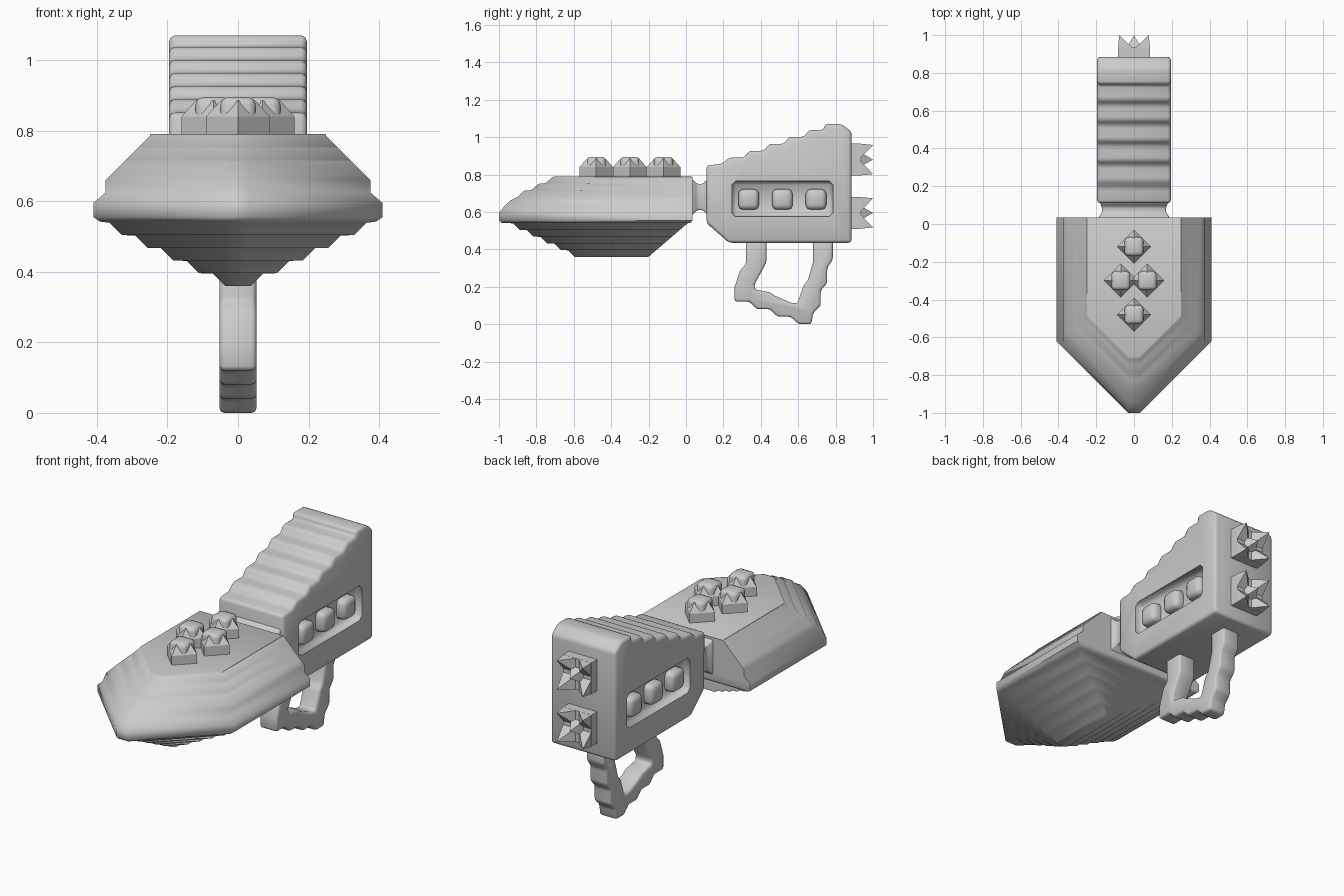
import bpy, bmesh, math
from mathutils import Matrix, Vector

default_cube = bpy.data.objects.get("Cube")
if default_cube:
    bpy.data.objects.remove(default_cube, do_unlink=True)

grey = bpy.data.materials.new("plain_grey")
grey.use_nodes = True
colour = (0.6, 0.6, 0.6, 1)
grey.diffuse_color = colour
grey.node_tree.nodes["Principled BSDF"].inputs["Base Color"].default_value = colour


def activate(obj):
    bpy.ops.object.select_all(action="DESELECT")
    obj.select_set(True)
    bpy.context.view_layer.objects.active = obj


def finish(name, bm, bevel=0.0, smooth=50, segments=2):
    """Turn a bmesh into a named, bevelled, shaded object."""
    bmesh.ops.recalc_face_normals(bm, faces=bm.faces)
    mesh = bpy.data.meshes.new(name)
    bm.to_mesh(mesh)
    bm.free()
    mesh.materials.append(grey)
    obj = bpy.data.objects.new(name, mesh)
    bpy.context.collection.objects.link(obj)
    activate(obj)
    if bevel:
        mod = obj.modifiers.new("edge_bevel", "BEVEL")
        mod.width = bevel
        mod.segments = segments
        mod.limit_method = "ANGLE"
        mod.angle_limit = math.radians(25)
        bpy.ops.object.modifier_apply(modifier=mod.name)
    bpy.ops.object.shade_smooth_by_angle(angle=math.radians(smooth))
    return obj


def loft(bm, rings):
    """Skin a stack of equal-length point rings and cap both ends."""
    loops = [[bm.verts.new(p) for p in ring] for ring in rings]
    for low, high in zip(loops, loops[1:]):
        for i in range(len(low)):
            j = (i + 1) % len(low)
            bm.faces.new((low[i], low[j], high[j], high[i]))
    bm.faces.new(loops[0])
    bm.faces.new(loops[-1])


def side_prism(name, profile, half_width, bevel, smooth=50):
    """Extrude a (y, z) profile across x."""
    bm = bmesh.new()
    loft(bm, [[(x, y, z) for y, z in profile] for x in (-half_width, half_width)])
    return finish(name, bm, bevel, smooth)


def box(name, centre, size, bevel, segments=2):
    bm = bmesh.new()
    bmesh.ops.create_cube(bm, size=1)
    bmesh.ops.scale(bm, vec=size, verts=bm.verts)
    bmesh.ops.translate(bm, vec=centre, verts=bm.verts)
    return finish(name, bm, bevel, 50, segments)


# Rear body with a stepped, rising top
profile = [(0.11, 0.54), (0.23, 0.435), (0.885, 0.435), (0.885, 1.03), (0.83, 1.07), (0.74, 1.07)]
for step in reversed(range(5)):
    y, z = 0.23 + 0.107 * step, 0.89 + 0.037 * step
    profile += [(y + 0.08, z), (y, z)]
profile += [(0.19, 0.855), (0.11, 0.85)]
body = side_prism("body", profile, 0.195, 0.016)

# Side recesses holding three studs each
for side, label in ((-1, "right"), (1, "left")):
    cutter = box("recess_cutter", (side * 0.21, 0.515, 0.67), (0.13, 0.54, 0.19), 0.02, 1)
    cutter.hide_render = True
    activate(body)
    cut = body.modifiers.new("recess", "BOOLEAN")
    cut.operation = "DIFFERENCE"
    cut.solver = "EXACT"
    cut.object = cutter
    bpy.ops.object.modifier_apply(modifier=cut.name)
    bpy.data.objects.remove(cutter, do_unlink=True)
    for i in range(3):
        box(f"{label}_side_stud_{i + 1}", (side * 0.155, 0.335 + 0.18 * i, 0.667),
            (0.08, 0.11, 0.11), 0.025)
activate(body)
bpy.ops.object.shade_smooth_by_angle(angle=math.radians(50))

# Neck, waisted between the body and the hull
bm = bmesh.new()
rings = []
for y, half, low, high in ((0.02, 0.19, 0.57, 0.785), (0.04, 0.185, 0.59, 0.77),
                           (0.06, 0.17, 0.61, 0.75), (0.09, 0.17, 0.61, 0.75),
                           (0.12, 0.185, 0.58, 0.785)):
    rings.append([(-half, y, low), (half, y, low), (half, y, high), (-half, y, high)])
loft(bm, rings)
finish("neck", bm, 0.008)

# Pointed hull: layers of height, half width, back and tip
layers = []
for step in range(5):
    z, half = 0.36 + 0.036 * step, 0.037 + 0.073 * step
    back = -0.2 + 0.042 * step
    layers.append((z, half, back, -0.56 - half))
    layers.append((z + 0.035, half + 0.035, back + 0.04, -0.595 - half))
layers += [(0.542, 0.39, 0.025, -0.985), (0.555, 0.41, 0.035, -1.0), (0.595, 0.41, 0.035, -1.0),
           (0.625, 0.375, 0.035, -0.975), (0.66, 0.375, 0.035, -0.94)]
for step in range(3):
    z, half, tip = 0.68 + 0.037 * step, 0.355 - 0.037 * step, -0.9 + 0.075 * step
    layers.append((z, half, 0.035, tip))
    layers.append((z + 0.033, half - 0.033, 0.035, tip + 0.035))
layers.append((0.79, 0.25, 0.03, -0.7))
bm = bmesh.new()
rings = []
for z, half, back, tip in layers:
    nose = min(0.03, half * 0.5)
    shoulder = tip + half - nose
    rings.append([(-half, back, z), (half, back, z), (half, shoulder, z),
                  (nose, tip, z), (-nose, tip, z), (-half, shoulder, z)])
loft(bm, rings)
finish("hull", bm, 0, 55)

# Studs on the hull: a diamond collar around a square cap
studs = ((0, -0.12), (0.07, -0.3), (-0.07, -0.3), (0, -0.48))
for i, (x, y) in enumerate(studs):
    bm = bmesh.new()
    rings = []
    for z, r in ((0.77, 0.09), (0.84, 0.09), (0.885, 0.05)):
        rings.append([(x + r, y, z), (x, y + r, z), (x - r, y, z), (x, y - r, z)])
    loft(bm, rings)
    finish(f"stud_collar_{i + 1}", bm, 0, 30)
    box(f"stud_cap_{i + 1}", (x, y, 0.83), (0.1, 0.1, 0.13), 0.02)


# Rear crowns: four corner spikes around a central one
def spike(bm, base, half, tip):
    corners = [bm.verts.new(base + Vector((a * half, 0, b * half)))
               for a, b in ((-1, -1), (1, -1), (1, 1), (-1, 1))]
    apex = bm.verts.new(tip)
    bm.faces.new(corners)
    for i in range(4):
        bm.faces.new((corners[i], corners[(i + 1) % 4], apex))


for label, z in (("upper", 0.88), ("lower", 0.595)):
    bm = bmesh.new()
    bmesh.ops.create_cube(bm, size=1, matrix=Matrix.Translation((0, 0.9, z))
                          @ Matrix.Diagonal((0.17, 0.07, 0.17, 1)))
    spike(bm, Vector((0, 0.92, z)), 0.045, (0, 1.0, z))
    for a in (-1, 1):
        for b in (-1, 1):
            spike(bm, Vector((a * 0.045, 0.93, z + b * 0.045)), 0.04,
                  (a * 0.078, 1.0, z + b * 0.078))
    finish(f"{label}_spike_crown", bm, 0, 30)

# Looped hand grip under the body
outer = [(0.32, 0.45), (0.32, 0.32), (0.29, 0.29), (0.26, 0.2), (0.26, 0.12), (0.34, 0.12),
         (0.38, 0.08), (0.45, 0.08), (0.49, 0.04), (0.56, 0.04), (0.6, 0), (0.67, 0),
         (0.68, 0.06), (0.72, 0.1), (0.72, 0.18), (0.755, 0.22), (0.755, 0.3),
         (0.785, 0.345), (0.785, 0.45)]
inner = [(0.68, 0.45), (0.68, 0.335), (0.65, 0.23), (0.63, 0.21), (0.595, 0.11), (0.56, 0.115),
         (0.48, 0.15), (0.45, 0.17), (0.37, 0.185), (0.365, 0.21), (0.43, 0.33), (0.43, 0.45)]
side_prism("hand_grip", outer + inner, 0.052, 0.016)
